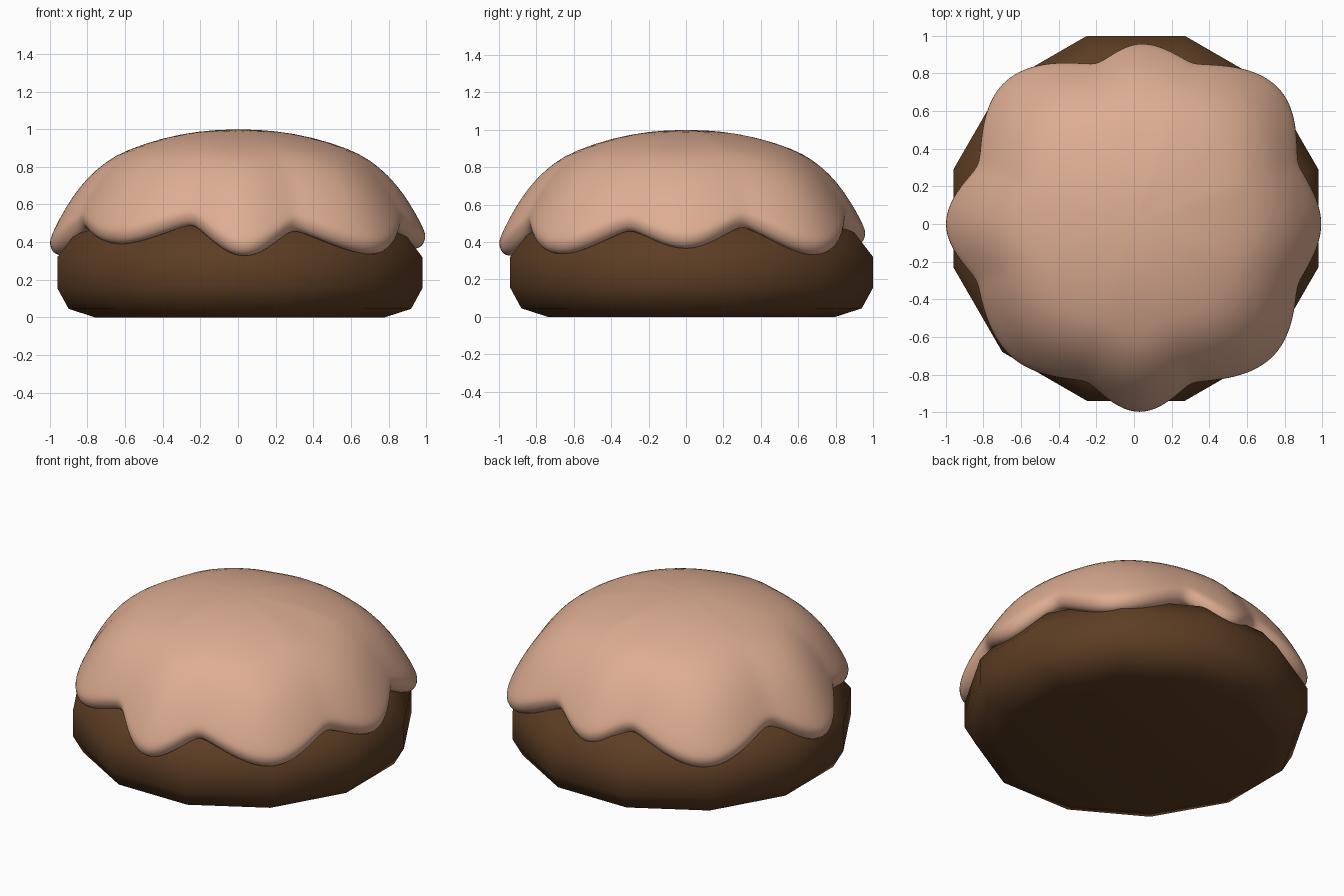
import bpy, math

if "Cube" in bpy.data.objects:
    bpy.data.objects.remove(bpy.data.objects["Cube"])


def material(name, rgb):
    m = bpy.data.materials.new(name)
    m.diffuse_color = (*rgb, 1)
    m.use_nodes = True
    m.node_tree.nodes["Principled BSDF"].inputs["Base Color"].default_value = m.diffuse_color
    return m


def lathe(name, rings, mat, start_tip, end_tip=None):
    """Skin equal-length rings of points; close each end with a tip point or an n-gon."""
    n = len(rings[0])
    verts = [p for ring in rings for p in ring]
    faces = []
    for i in range(len(rings) - 1):
        for j in range(n):
            k = (j + 1) % n
            faces.append((i * n + j, i * n + k, (i + 1) * n + k, (i + 1) * n + j))
    if start_tip:
        verts.append(start_tip)
        t = len(verts) - 1
        faces += [(t, (j + 1) % n, j) for j in range(n)]
    else:
        faces.append(tuple(reversed(range(n))))
    last = (len(rings) - 1) * n
    if end_tip:
        verts.append(end_tip)
        t = len(verts) - 1
        faces += [(t, last + j, last + (j + 1) % n) for j in range(n)]
    else:
        faces.append(tuple(range(last, last + n)))
    mesh = bpy.data.meshes.new(name)
    mesh.from_pydata(verts, [], faces)
    mesh.materials.append(mat)
    mesh.polygons.foreach_set("use_smooth", [True] * len(mesh.polygons))
    obj = bpy.data.objects.new(name, mesh)
    bpy.context.collection.objects.link(obj)
    return obj


# Cake base: twelve-sided bun (apothem, height)
CX, CY = 0.01, 0.03
base_profile = [(0.77, 0), (0.91, 0.045), (0.97, 0.155), (0.97, 0.32),
                (0.87, 0.45), (0.70, 0.52)]
base_rings = []
for apothem, z in base_profile:
    r = apothem / math.cos(math.pi / 12)
    base_rings.append([(CX + r * math.cos(math.radians(15 + 30 * k)),
                        CY + r * math.sin(math.radians(15 + 30 * k)), z)
                       for k in range(12)])
lathe("cake_base", base_rings, material("chocolate brown", (0.108, 0.047, 0.017)), None)

# Icing rim: alternating drips and valleys (angle, outer radius, bottom height)
rim = [(0, 1.0, 0.36), (20, 0.93, 0.48), (43, 1.06, 0.325), (70, 0.91, 0.49),
       (87, 0.965, 0.375), (103, 0.875, 0.48), (132, 1.025, 0.33), (159, 0.885, 0.48),
       (180, 1.005, 0.325), (200, 0.89, 0.47), (227, 0.965, 0.385), (253, 0.875, 0.49),
       (272, 1.005, 0.32), (290, 0.90, 0.46), (317, 1.025, 0.33), (340, 0.93, 0.46)]


def rim_at(deg):
    for i in range(len(rim)):
        a, b = rim[i], rim[(i + 1) % len(rim)]
        end = b[0] if b[0] > a[0] else b[0] + 360
        if a[0] <= deg < end:
            t = (deg - a[0]) / (end - a[0])
            drip, valley, w = (a, b, 1 - t) if i % 2 == 0 else (b, a, t)
            # round drips, sharper valleys
            s = 0.5 * w * w * (3 - 2 * w) + 0.5 * math.sin(w * math.pi / 2)
            return [valley[k] + (drip[k] - valley[k]) * s for k in (1, 2)]


# Icing dome: (radius fraction, height fraction above the lip)
dome = [(0.2, 0.985), (0.4, 0.925), (0.6, 0.81), (0.7, 0.715), (0.8, 0.57),
        (0.88, 0.40), (0.95, 0.20), (0.99, 0.06), (1.0, 0.0)]
# Rolled lip: (radius fraction, height above the rim bottom)
lip = [(0.99, 0.03), (0.965, 0.005), (0.93, 0.0), (0.85, 0.03)]
N = 108
samples = []
for j in range(N):
    deg = 360 * j / N
    samples.append((math.cos(math.radians(deg)), math.sin(math.radians(deg)), *rim_at(deg)))
icing_rings = []
for f, g in dome:
    icing_rings.append([(c * R * f, s * R * f, B + 0.07 + (0.93 - B) * g)
                        for c, s, R, B in samples])
for f, h in lip:
    icing_rings.append([(c * R * f, s * R * f, B + h) for c, s, R, B in samples])
# rings run top to bottom, so flip them for outward normals
icing_rings.reverse()
icing = lathe("icing", icing_rings, material("peach icing", (0.73, 0.42, 0.29)),
              (0, 0, 0.40), (0, 0, 1.0))
sub = icing.modifiers.new("smooth", "SUBSURF")
sub.levels = sub.render_levels = 1
